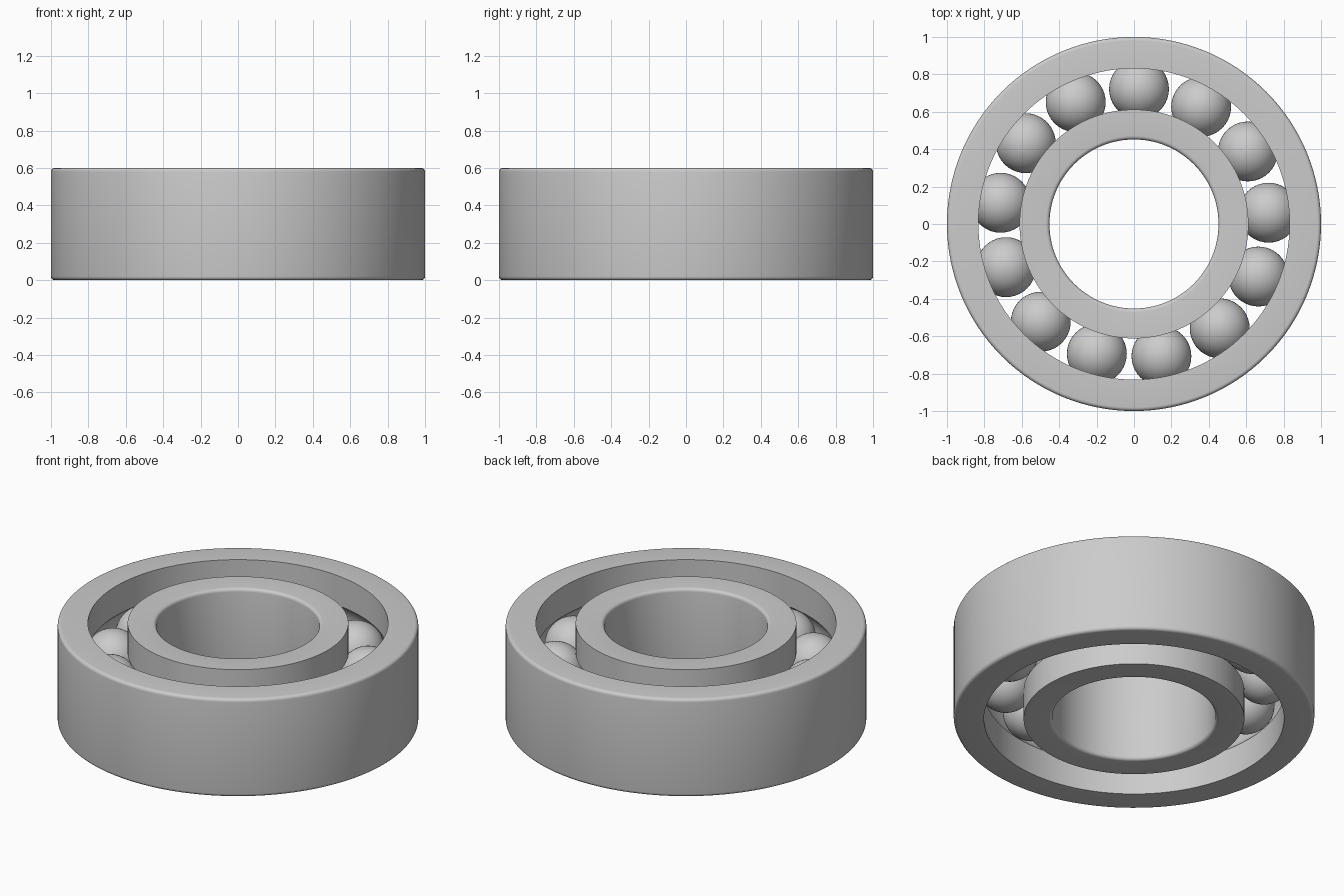
import bpy, bmesh
from math import pi, sin, cos, acos, radians
from mathutils import Vector

cube = bpy.data.objects.get("Cube")
if cube:
    bpy.data.objects.remove(cube, do_unlink=True)

HEIGHT = 0.6
MID = HEIGHT / 2
PITCH = 0.722      # radius of the circle of ball centres
BALL = 0.16
GROOVE = 0.162     # groove radius, just clear of the balls
FILLET = 0.02
BALLS = 13

steel = bpy.data.materials.new("steel_grey")
steel.use_nodes = True
grey = (0.6, 0.6, 0.6, 1)
steel.diffuse_color = grey
steel.node_tree.nodes["Principled BSDF"].inputs["Base Color"].default_value = grey


def finish(name, bm):
    mesh = bpy.data.meshes.new(name)
    bm.to_mesh(mesh)
    bm.free()
    mesh.materials.append(steel)
    obj = bpy.data.objects.new(name, mesh)
    bpy.context.collection.objects.link(obj)
    bpy.ops.object.select_all(action='DESELECT')
    obj.select_set(True)
    bpy.context.view_layer.objects.active = obj
    bpy.ops.object.shade_smooth_by_angle(angle=radians(35))
    return obj


def race(name, plain, grooved):
    """Ring with a filleted plain wall and a ball groove in the other wall."""
    side = 1 if plain > grooved else -1
    points = []
    # Rounded edges of the plain wall, bottom then top
    for z, start in ((FILLET, -pi / 2), (HEIGHT - FILLET, 0)):
        for i in range(6):
            a = start + i * pi / 10
            points.append((plain - side * FILLET * (1 - cos(a)), z + FILLET * sin(a)))
    # Grooved wall, running from top to bottom
    points.append((grooved, HEIGHT))
    limit = acos(abs(grooved - PITCH) / GROOVE)
    for i in range(17):
        a = limit * (1 - i / 8)
        points.append((PITCH + side * GROOVE * cos(a), MID + GROOVE * sin(a)))
    points.append((grooved, 0))

    bm = bmesh.new()
    verts = [bm.verts.new((r, 0, z)) for r, z in points]
    edges = [bm.edges.new((v, verts[i - 1])) for i, v in enumerate(verts)]
    bmesh.ops.spin(bm, geom=verts + edges, cent=(0, 0, 0), axis=(0, 0, 1),
                   angle=2 * pi, steps=128, use_merge=True)
    bmesh.ops.remove_doubles(bm, verts=bm.verts, dist=0.0001)
    bmesh.ops.recalc_face_normals(bm, faces=bm.faces)
    return finish(name, bm)


race("outer_race", 1.0, 0.832)
race("inner_race", 0.452, 0.612)

# Balls evenly spaced in the groove
for i in range(BALLS):
    a = radians(4.8) + i * 2 * pi / BALLS
    bm = bmesh.new()
    bmesh.ops.create_uvsphere(bm, u_segments=40, v_segments=24, radius=BALL)
    ball = finish(f"ball_{i + 1}", bm)
    ball.location = Vector((PITCH * cos(a), PITCH * sin(a), MID))
